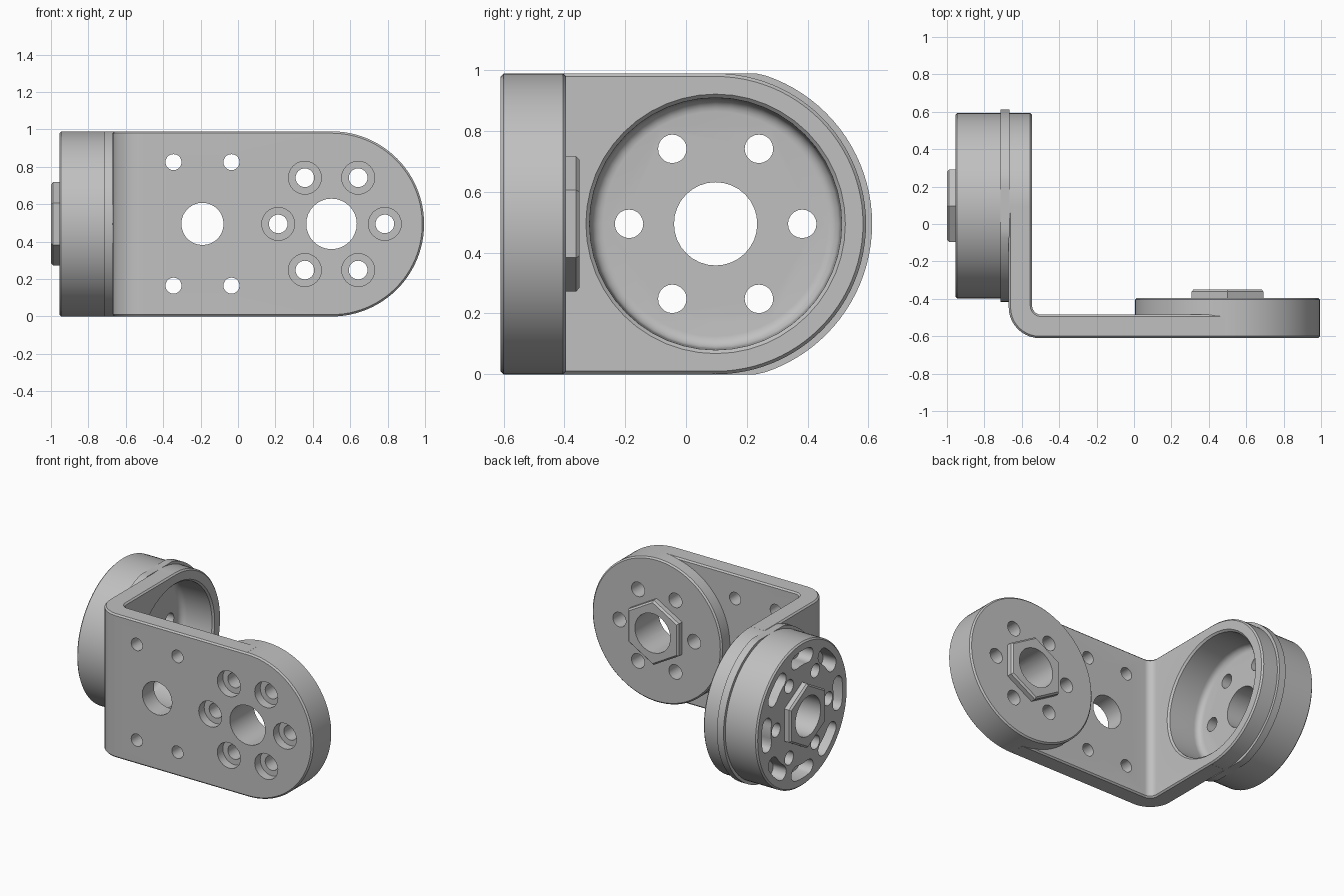
import bpy, bmesh, math
from mathutils import Matrix

cube = bpy.data.objects.get("Cube")
if cube:
    bpy.data.objects.remove(cube, do_unlink=True)

grey = bpy.data.materials.new("satin grey")
grey.use_nodes = True
grey.diffuse_color = (0.53, 0.53, 0.53, 1)
grey.node_tree.nodes["Principled BSDF"].inputs["Base Color"].default_value = (0.53, 0.53, 0.53, 1)

TOP, MID, R = 0.99, 0.495, 0.495
# Local frames: u, v across the joint face, h along the joint axis
FRONT = Matrix(((1, 0, 0, 0.5), (0, 0, 1, -0.61), (0, 1, 0, MID), (0, 0, 0, 1)))
SIDE = Matrix(((0, 0, -1, -0.545), (1, 0, 0, 0.0975), (0, 1, 0, MID), (0, 0, 0, 1)))
WORLD = Matrix.Identity(4)


def loft(bm, rings, frame):
    """Skin a stack of equal-length point rings and cap both ends."""
    rows = [[bm.verts.new(frame @ Matrix.Translation(p).translation) for p in ring] for ring in rings]
    n = len(rows[0])
    for a, b in zip(rows, rows[1:]):
        for i in range(n):
            bm.faces.new((a[i], a[(i + 1) % n], b[(i + 1) % n], b[i]))
    bm.faces.new(rows[0])
    bm.faces.new(rows[-1])


def lathe(bm, profile, frame, n=32, centre=(0, 0), phase=0.0):
    """Turn a (radius, height) profile about the frame's axis."""
    angles = [phase + 2 * math.pi * i / n for i in range(n)]
    loft(bm, [[(centre[0] + r * math.cos(a), centre[1] + r * math.sin(a), h) for a in angles]
              for r, h in profile], frame)


def prism(bm, points, h0, h1, frame):
    loft(bm, [[(u, v, h) for u, v in points] for h in (h0, h1)], frame)


def make(name, bm):
    bmesh.ops.recalc_face_normals(bm, faces=bm.faces)
    mesh = bpy.data.meshes.new(name)
    bm.to_mesh(mesh)
    bm.free()
    ob = bpy.data.objects.new(name, mesh)
    ob.data.materials.append(grey)
    bpy.context.collection.objects.link(ob)
    return ob


def activate(ob):
    bpy.ops.object.select_all(action='DESELECT')
    ob.select_set(True)
    bpy.context.view_layer.objects.active = ob


def combine(ob, other, operation):
    """Apply a boolean and discard the tool object."""
    activate(ob)
    mod = ob.modifiers.new("combine", 'BOOLEAN')
    mod.object, mod.operation, mod.solver = other, operation, 'EXACT'
    bpy.ops.object.modifier_apply(modifier=mod.name)
    bpy.data.objects.remove(other, do_unlink=True)


def polar(r, a):
    return (r * math.cos(a), r * math.sin(a))


def arc(cx, cy, r, a0, a1, n=10):
    return [(cx + r * math.cos(math.radians(a0 + (a1 - a0) * i / n)),
             cy + r * math.sin(math.radians(a0 + (a1 - a0) * i / n))) for i in range(n + 1)]


BOLTS = [polar(0.285, i * math.pi / 3) for i in range(6)]

# Bent plate: L section with rounded corner, edges chamfered
bm = bmesh.new()
section = ([(0.5, -0.61)] + arc(-0.505, -0.445, 0.165, 270, 180) + [(-0.67, 0.0975), (-0.545, 0.0975)]
           + arc(-0.495, -0.435, 0.05, 180, 270) + [(0.5, -0.485)])
prism(bm, section, 0, TOP, WORLD)
bmesh.ops.recalc_face_normals(bm, faces=bm.faces)
rims = [e for e in bm.edges if abs(e.verts[0].co.z - e.verts[1].co.z) < 1e-6]
bmesh.ops.bevel(bm, geom=rims, offset=0.01, segments=1, affect='EDGES')
bracket = make("bracket", bm)


# Round joint discs at both ends
def disc(name, frame, depth):
    b = bmesh.new()
    lathe(b, [(R - 0.01, 0), (R, 0.01), (R, depth - 0.01), (R - 0.01, depth)], frame, 96)
    return make(name, b)


combine(bracket, disc("front_disc", FRONT, 0.215), 'UNION')
combine(bracket, disc("side_drum", SIDE, 0.41), 'UNION')

# Raised band round the side drum, flattened at top and bottom
bm = bmesh.new()
lathe(bm, [(0.515, 0.12), (0.515, 0.17)], SIDE, 96)
for v in bm.verts:
    v.co.z = min(max(v.co.z, 0), TOP)
combine(bracket, make("drum_band", bm), 'UNION')

# Cup hollowed into the inner side of the drum
bm = bmesh.new()
cup = [(0.432, -0.01), (0.427, 0), (0.415, 0.012), (0.41, 0.2)]
cup += [(0.37 + x, 0.205 + y) for x, y in arc(0, 0, 0.04, 0, 90, 5)]
lathe(bm, cup, SIDE, 48)
combine(bracket, make("cup_cutter", bm), 'DIFFERENCE')

# Holes: counterbored front bolts, plate holes, drum bolts and curved pockets
bm = bmesh.new()
for c in BOLTS:
    lathe(bm, [(0.088, -0.05), (0.088, 0.06), (0.05, 0.06), (0.05, 0.3)], FRONT, 24, c)
    lathe(bm, [(0.047, 0.2), (0.047, 0.5)], SIDE, 20, c)
lathe(bm, [(0.135, -0.1), (0.135, 0.4)], FRONT, 32)
lathe(bm, [(0.137, 0.2), (0.137, 0.6)], SIDE, 32)
for x in (-0.845, -0.535):
    for z in (-0.33, 0.33):
        lathe(bm, [(0.043, -0.05), (0.043, 0.2)], FRONT, 20, (x, z))
lathe(bm, [(0.113, -0.05), (0.113, 0.2)], FRONT, 28, (-0.69, 0))
for k in range(8):
    a = 45 * k
    ends = [polar(0.39, math.radians(a + s)) for s in (-10, 10)]
    slot = (arc(0, 0, 0.44, a - 10, a + 10, 6) + arc(*ends[1], 0.05, a + 10, a + 190, 8)[1:-1]
            + arc(0, 0, 0.34, a + 10, a - 10, 6) + arc(*ends[0], 0.05, a + 190, a + 340, 8)[1:])
    prism(bm, slot, 0.31, 0.45, SIDE)
combine(bracket, make("hole_cutter", bm), 'DIFFERENCE')


# Hexagonal bosses with a bored centre
def hex_boss(name, frame, base, bore):
    b = bmesh.new()
    lathe(b, [(0.223, base - 0.005), (0.223, base + 0.033), (0.21, base + 0.045)],
          frame, 6, phase=math.pi / 2)
    boss = make(name, b)
    c = bmesh.new()
    lathe(c, [(bore, base - 0.1), (bore, base + 0.1)], frame, 32)
    combine(boss, make("bore_cutter", c), 'DIFFERENCE')
    return boss


parts = [bracket, hex_boss("front_hex_boss", FRONT, 0.215, 0.135),
         hex_boss("side_hex_boss", SIDE, 0.41, 0.137)]
for ob in parts:
    activate(ob)
    bpy.ops.object.shade_smooth_by_angle(angle=math.radians(30))
